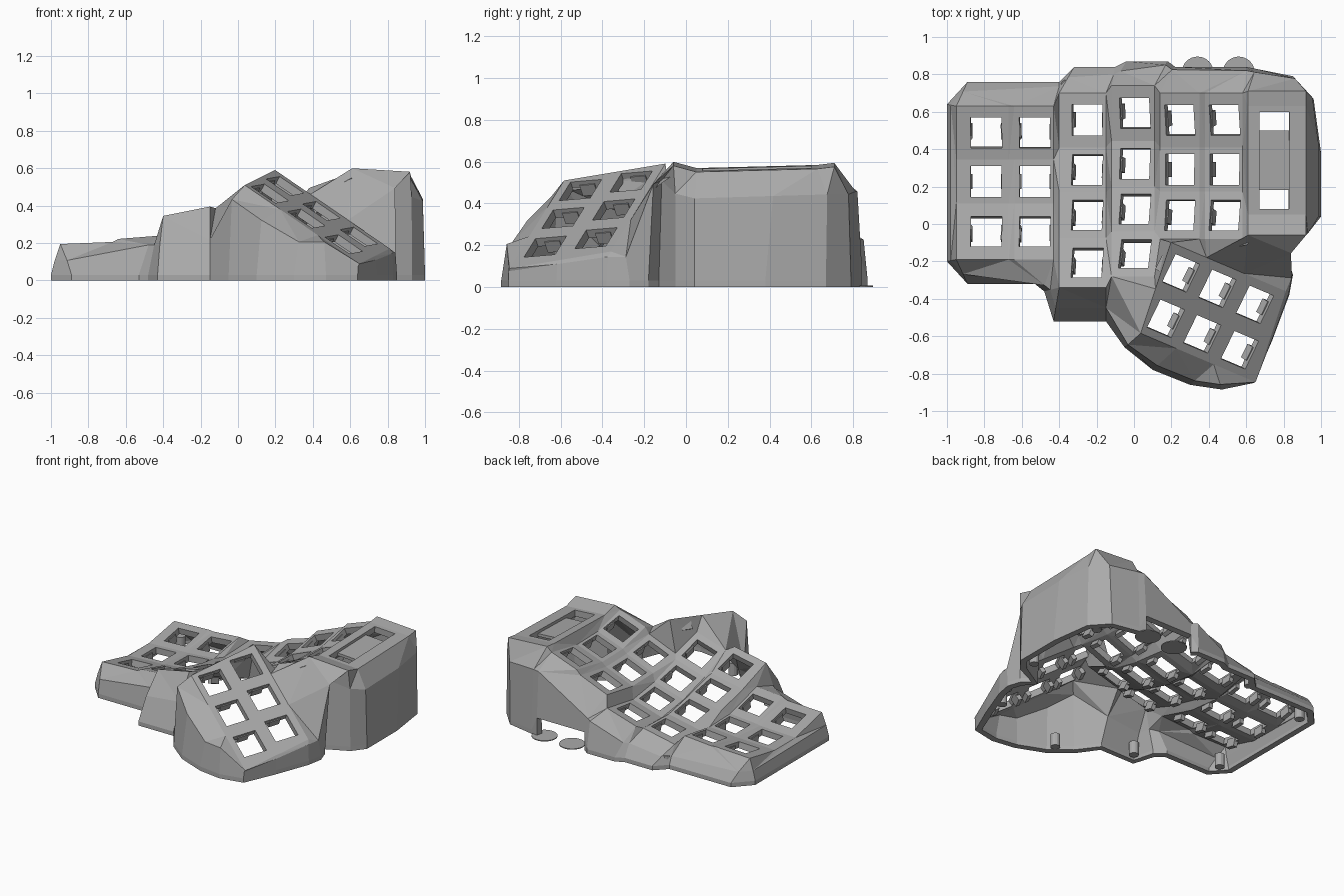
import bpy, bmesh
from mathutils import Vector, Matrix

if "Cube" in bpy.data.objects:
    bpy.data.objects.remove(bpy.data.objects["Cube"], do_unlink=True)

grey = bpy.data.materials.new("case_grey")
grey.use_nodes = True
grey.diffuse_color = (0.4, 0.4, 0.4, 1)
grey.node_tree.nodes["Principled BSDF"].inputs["Base Color"].default_value = (0.4, 0.4, 0.4, 1)


def finish(bm, name):
    mesh = bpy.data.meshes.new(name)
    bm.to_mesh(mesh)
    bm.free()
    mesh.materials.append(grey)
    obj = bpy.data.objects.new(name, mesh)
    bpy.context.collection.objects.link(obj)
    return obj


def add_box(bm, centre, axes, size):
    m = Matrix([a * s for a, s in zip(axes, size)]).transposed().to_4x4()
    bmesh.ops.create_cube(bm, size=1, matrix=Matrix.Translation(centre) @ m)


shell = bmesh.new()
clips = bmesh.new()


def vert(x, y, z):
    return shell.verts.new((x, y, z))


def stitch(a, b):
    """Join two chains of vertices with the shortest strip of triangles."""
    cost = {}
    for i in range(len(a)):
        for j in range(len(b)):
            before = [cost[k][0] for k in ((i - 1, j), (i, j - 1)) if k in cost]
            step_a = (i - 1, j) in cost and cost[i - 1, j][0] == min(before)
            cost[i, j] = (min(before, default=0) + (a[i].co - b[j].co).length, step_a)
    i, j = len(a) - 1, len(b) - 1
    while i or j:
        if cost[i, j][1]:
            shell.faces.new((a[i - 1], a[i], b[j]))
            i -= 1
        else:
            shell.faces.new((a[i], b[j], b[j - 1]))
            j -= 1


def holed_cell(corners, shift, hu, hv):
    """Plate with a rectangular opening; corners run back-left, back-right, front-right, front-left."""
    p = [c.co for c in corners]
    u = (p[1] + p[2] - p[0] - p[3]).normalized()
    n = u.cross(p[0] + p[1] - p[2] - p[3]).normalized()
    v = n.cross(u)
    centre = sum(p, Vector()) / 4 + u * shift
    ring = [shell.verts.new(centre + u * hu * a + v * hv * b)
            for a, b in ((-1, 1), (1, 1), (1, -1), (-1, -1))]
    for k in range(4):
        m = (k + 1) % 4
        shell.faces.new((corners[k], corners[m], ring[m], ring[k]))
    return centre, (u, v, n)


def key_cell(corners, shift):
    centre, axes = holed_cell(corners, shift, 0.083, 0.083)
    u, v, n = axes
    for side in (-1, 1):
        add_box(clips, centre + u * side * 0.092 - n * 0.05, axes, (0.03, 0.08, 0.06))


# Finger columns: left x, right x, hole x, sideways slope, row edge y, row edge z
columns = [
    (-0.95, -0.67, -0.79, 0.04, (0.63, 0.345, 0.11, -0.19), (0.18, 0.13, 0.13, 0.2)),
    (-0.64, -0.43, -0.53, 0.08, (0.63, 0.345, 0.11, -0.19), (0.19, 0.145, 0.15, 0.23)),
    (-0.4, -0.15, -0.25, 0.2, (0.7, 0.41, 0.17, -0.075, -0.34), (0.18, 0.17, 0.22, 0.28, 0.37)),
    (-0.12, 0.11, 0.005, 0.3, (0.74, 0.445, 0.2, -0.04, -0.28), (0.26, 0.21, 0.245, 0.315, 0.42)),
    (0.14, 0.35, 0.245, 0.4, (0.7, 0.41, 0.175, -0.08), (0.41, 0.36, 0.365, 0.41)),
    (0.38, 0.58, 0.485, 0.36, (0.7, 0.41, 0.175, -0.08), (0.52, 0.465, 0.47, 0.53)),
    (0.61, 0.92, 0.75, -0.06, (0.71, 0.63, 0.05, -0.06), (0.585, 0.575, 0.56, 0.59)),
]
left, right = [], []
for xl, xr, hx, slope, ys, zs in columns:
    rise = slope * (xr - xl) / 2
    left.append([vert(xl, y, z - rise) for y, z in zip(ys, zs)])
    right.append([vert(xr, y, z + rise) for y, z in zip(ys, zs)])

for c, (L, R) in enumerate(zip(left, right)):
    shift = columns[c][2] - (columns[c][0] + columns[c][1]) / 2
    for r in range(len(L) - 1):
        corners = (L[r], R[r], R[r + 1], L[r + 1])
        if c < 6:
            key_cell(corners, shift)
        elif r == 1:
            slot_centre, slot_axes = holed_cell(corners, shift, 0.08, 0.26)
        else:
            shell.faces.new(corners)
    if c:
        stitch(right[c - 1], L)

# Thumb cluster: three by two keys on a steep tilted plane
origin = Vector((0.25, -0.25, 0.51))
across = Vector((0.2, -0.085, -0.137))
down = Vector((-0.09, -0.27, -0.045))
thumb = [[shell.verts.new(origin + across * i + down * j) for j in (-0.42, 0.5, 1.38)]
         for i in (-0.45, 0.5, 1.5, 2.62)]
for i in range(3):
    for j in range(2):
        key_cell((thumb[i][j], thumb[i + 1][j], thumb[i + 1][j + 1], thumb[i][j + 1]),
                 -0.015 if i == 2 else 0)

# Web between the finger columns and the thumb cluster
stitch([left[3][-1], right[3][-1], left[4][-1], right[4][-1],
        left[5][-1], right[5][-1], left[6][-1]],
       [thumb[0][2], thumb[0][1], thumb[0][0], thumb[1][0], thumb[2][0]])

# Upper rim, anticlockwise from the front right corner
rim = right[6][::-1] + [left[6][0]]
for c in range(5, -1, -1):
    rim += [right[c][0], left[c][0]]
rim += left[0][1:] + [right[0][-1]]
for c in (1, 2):
    rim += [left[c][-1], right[c][-1]]
rim += [left[3][-1]] + [t[2] for t in thumb]
rim += [thumb[3][1], thumb[3][0], thumb[2][0], left[6][-1]]

# Footprint on the ground, in the same order
footprint = [
    (0.93, -0.05), (1, 0.04), (1, 0.38), (0.96, 0.67), (0.85, 0.79), (0.65, 0.83),
    (0.6, 0.84), (0.22, 0.84), (0.18, 0.87), (-0.04, 0.87), (-0.1, 0.84), (-0.32, 0.84),
    (-0.4, 0.76), (-0.89, 0.76), (-1, 0.64), (-1, -0.2), (-0.89, -0.32), (-0.53, -0.32),
    (-0.48, -0.36), (-0.43, -0.52), (-0.15, -0.52), (-0.05, -0.66), (0.1, -0.78),
    (0.3, -0.86), (0.47, -0.885), (0.64, -0.85), (0.74, -0.62), (0.83, -0.38),
    (0.85, -0.27), (0.82, -0.18), (0.76, -0.13)]
PORT = 6  # footprint edge that holds the cable opening
shoulder, band, ground = [], [], []
for k, (x, y) in enumerate(footprint):
    p = Vector((x, y))
    near = min(rim, key=lambda v: (v.co.xy - p).length).co
    if x > -0.1 and y < -0.1:      # thumb side: flared top, steep wall
        inset, height = 0.2, 0.85
    elif x > 0.15:                 # tall block
        inset, height = 0.15, 0.77
    else:                          # low side: straight slope
        inset, height = 0.4, 0.55
    s = p.lerp(near.xy, inset)
    shoulder.append(vert(s.x, s.y, near.z * height))
    band.append(vert(x, y, 0.13 if k in (PORT, PORT + 1) else 0.03))
    ground.append(vert(x, y, 0))

# Walls
stitch(rim + rim[:1], shoulder + shoulder[:1])
for k in range(len(footprint)):
    m = (k + 1) % len(footprint)
    shell.faces.new((shoulder[k], shoulder[m], band[m], band[k]))
    if k != PORT:
        shell.faces.new((band[k], band[m], ground[m], ground[k]))
bmesh.ops.recalc_face_normals(shell, faces=shell.faces)
shell.normal_update()
if sum(f.normal.z * f.calc_area() for f in shell.faces) < 0:
    bmesh.ops.reverse_faces(shell, faces=shell.faces)
case = finish(shell, "case_shell")
thick = case.modifiers.new("wall_thickness", "SOLIDIFY")
thick.thickness = 0.045
thick.offset = -1

finish(clips, "switch_clips")

# Recessed panel in the long slot
panel = bmesh.new()
add_box(panel, slot_centre - slot_axes[2] * 0.03, slot_axes, (0.17, 0.32, 0.02))
finish(panel, "slot_panel")

# Screw posts inside the walls
posts = bmesh.new()
for x, y in ((-0.89, 0.62), (-0.89, -0.19), (-0.36, 0.74), (-0.36, -0.43),
             (0.87, 0.66), (0.9, 0.06), (0.1, -0.68), (0.72, -0.48)):
    bmesh.ops.create_cone(posts, cap_ends=True, segments=16, radius1=0.032, radius2=0.032,
                          depth=0.09, matrix=Matrix.Translation((x, y, 0.045)))
finish(posts, "screw_posts")

# Thin round feet beside the cable opening
discs = bmesh.new()
for x in (0.34, 0.56):
    bmesh.ops.create_cone(discs, cap_ends=True, segments=32, radius1=0.085, radius2=0.085,
                          depth=0.006, matrix=Matrix.Translation((x, 0.81, 0.003)))
finish(discs, "port_discs")
